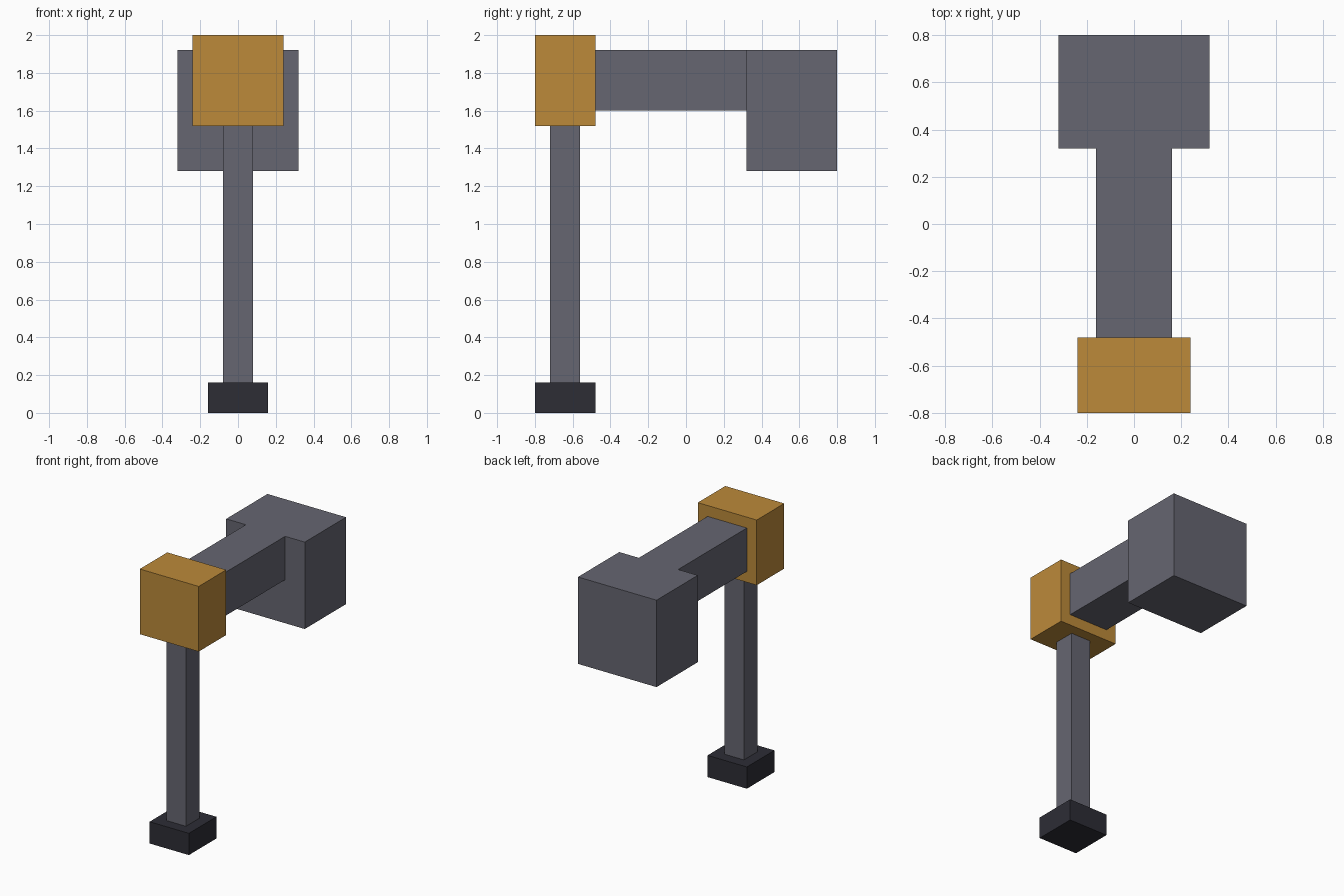
import bpy
import bmesh
from mathutils import Vector

if "Cube" in bpy.data.objects:
    bpy.data.objects.remove(bpy.data.objects["Cube"])


def material(name, rgb):
    m = bpy.data.materials.new(name)
    m.diffuse_color = (*rgb, 1.0)
    m.use_nodes = True
    m.node_tree.nodes["Principled BSDF"].inputs["Base Color"].default_value = m.diffuse_color
    return m


def box(name, low, high, mat):
    """Axis-aligned box between two opposite corners."""
    low, high = Vector(low), Vector(high)
    size, centre = high - low, (low + high) / 2
    bm = bmesh.new()
    bmesh.ops.create_cube(bm, size=1.0)
    bmesh.ops.scale(bm, vec=size, verts=bm.verts)
    mesh = bpy.data.meshes.new(name)
    bm.to_mesh(mesh)
    bm.free()
    mesh.materials.append(mat)
    obj = bpy.data.objects.new(name, mesh)
    obj.location = centre
    bpy.context.collection.objects.link(obj)
    return obj


grey = material("steel grey", (0.133, 0.133, 0.165))
amber = material("amber", (0.503, 0.254, 0.042))
dark = material("dark grey", (0.026, 0.026, 0.036))

# Upright: foot, post and joint block
box("foot", (-0.16, -0.80, 0.00), (0.16, -0.48, 0.16), dark)
box("post", (-0.08, -0.72, 0.16), (0.08, -0.56, 1.52), grey)
box("joint_block", (-0.24, -0.80, 1.52), (0.24, -0.48, 2.00), amber)

# Horizontal arm and the heavy block at its rear end
box("arm", (-0.16, -0.48, 1.60), (0.16, 0.32, 1.92), grey)
box("rear_block", (-0.32, 0.32, 1.28), (0.32, 0.80, 1.92), grey)
